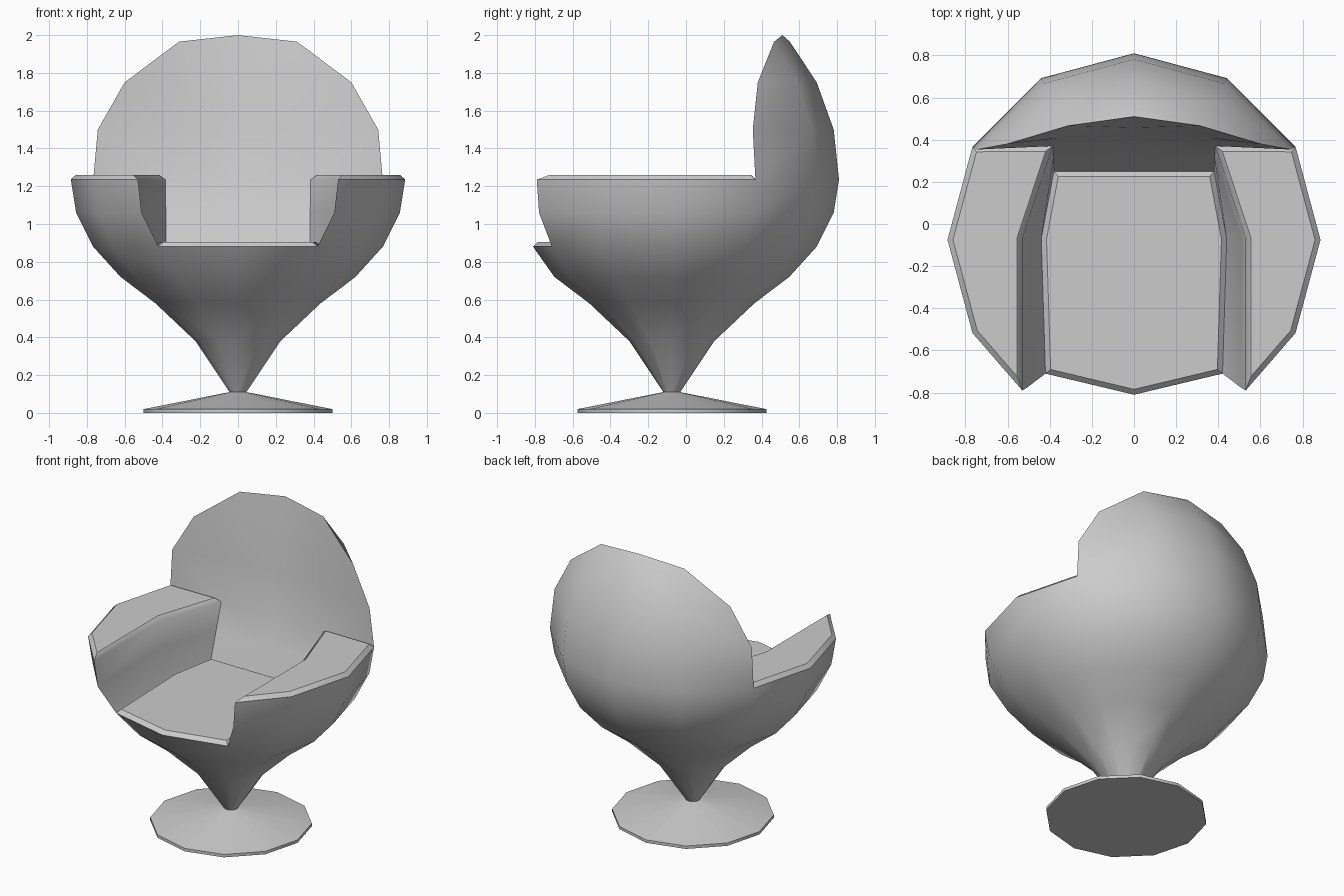
import bpy, bmesh, math
from mathutils import Matrix

if "Cube" in bpy.data.objects:
    bpy.data.objects.remove(bpy.data.objects["Cube"])

CY = -0.075                      # axis of the pedestal and tub


def finish(bm, name, angle=40):
    bmesh.ops.recalc_face_normals(bm, faces=bm.faces)
    me = bpy.data.meshes.new(name)
    bm.to_mesh(me)
    bm.free()
    me.shade_smooth()
    me.set_sharp_from_angle(angle=math.radians(angle))
    ob = bpy.data.objects.new(name, me)
    bpy.context.collection.objects.link(ob)
    return ob


# Pedestal: thin 12-sided disc with a shallow cone on top
bm = bmesh.new()
for z0, z1, r0, r1 in ((0, 0.02, 0.5, 0.5), (0.02, 0.11, 0.5, 0.045)):
    bmesh.ops.create_cone(bm, cap_ends=False, segments=12, radius1=r0, radius2=r1,
                          depth=z1 - z0, matrix=Matrix.Translation((0, CY, (z0 + z1) / 2)))
bmesh.ops.remove_doubles(bm, verts=bm.verts, dist=0.001)
bmesh.ops.holes_fill(bm, edges=[e for e in bm.edges if all(v.co.z < 0.01 for v in e.verts)], sides=0)
finish(bm, "pedestal_base")

# Tub shell: right half, columns every 30 degrees from front (0) to back (6)
profile = [(0.045, 0.11), (0.225, 0.38), (0.437, 0.58), (0.622, 0.72), (0.767, 0.88),
           (0.857, 1.06), (0.885, 1.235), (0.857, 1.5), (0.767, 1.75), (0.625, 1.965)]
moved = {(4, 0): (0, -0.81), (4, 1): (0.42, -0.71), (5, 1): (0.51, -0.778),
         (6, 1): (0.53, -0.79), (8, 4): (0.60, 0.38)}
first_col = [0, 0, 0, 0, 0, 1, 1, 4, 4, 5]       # where each ring starts

bm = bmesh.new()


def vert(x, y, z):
    return bm.verts.new((x, y, z))


def face(*vs):
    return bm.faces.new(vs)


g = {}
for i, (r, z) in enumerate(profile):
    for j in range(first_col[i], 7):
        a = math.radians(-90 + 30 * j)
        x, y = moved.get((i, j), (r * math.cos(a), CY + r * math.sin(a)))
        g[i, j] = vert(0 if j in (0, 6) else x, y, z)
for i in range(len(profile) - 1):
    for j in range(first_col[i + 1], 6):
        face(g[i, j], g[i, j + 1], g[i + 1, j + 1], g[i + 1, j])
top = vert(0, 0.51, 2.0)
face(g[8, 4], g[8, 5], g[9, 5])
face(g[9, 5], g[9, 6], top)

# Inner arm wall: front, middle and back lines, from seat to arm top
front = [g[4, 1], g[5, 1], g[6, 1]]
mid = [vert(0.44, -0.07, 0.88), vert(0.51, -0.07, 1.06), vert(0.53, -0.07, 1.235)]
back = [vert(0.38, 0.25, 0.88), vert(0.382, 0.31, 1.06), vert(0.385, 0.37, 1.235)]
for k in range(2):
    face(front[k], mid[k], mid[k + 1], front[k + 1])
    face(mid[k], back[k], back[k + 1], mid[k + 1])

# Inner backrest: centre panel, then side panels out to the rim
side = back + [vert(0.36, 0.407, 1.5), vert(0.335, 0.443, 1.75), g[9, 5]]
centre = [vert(0, y, z) for y, z in ((0.25, 0.88), (0.315, 1.06), (0.38, 1.235),
                                     (0.42, 1.5), (0.457, 1.75))] + [top]
for k in range(5):
    face(centre[k], side[k], side[k + 1], centre[k + 1])
face(side[2], g[6, 4], g[7, 4], side[3])
face(side[3], g[7, 4], g[8, 4], side[4])
face(side[4], g[8, 4], g[9, 5])

# Seat and arm tops, mirrored to the left half
face(g[4, 0], front[0], mid[0], back[0], centre[0])
face(front[2], g[6, 2], g[6, 3], g[6, 4], back[2], mid[2])
bmesh.ops.mirror(bm, geom=bm.verts[:] + bm.edges[:] + bm.faces[:],
                 matrix=Matrix.Identity(4), merge_dist=0.0005, axis='X')
bmesh.ops.remove_doubles(bm, verts=bm.verts, dist=0.0005)
bmesh.ops.recalc_face_normals(bm, faces=bm.faces)

# Raised, chamfered pads on the seat and arms
for z in (0.88, 1.235):
    pads = [f for f in bm.faces if all(abs(v.co.z - z) < 1e-4 for v in f.verts)]
    bmesh.ops.inset_region(bm, faces=pads, thickness=0.025, depth=0.0, use_even_offset=True)
    for v in {v for f in pads for v in f.verts}:
        v.co.z = z + 0.025
finish(bm, "tub_seat")
